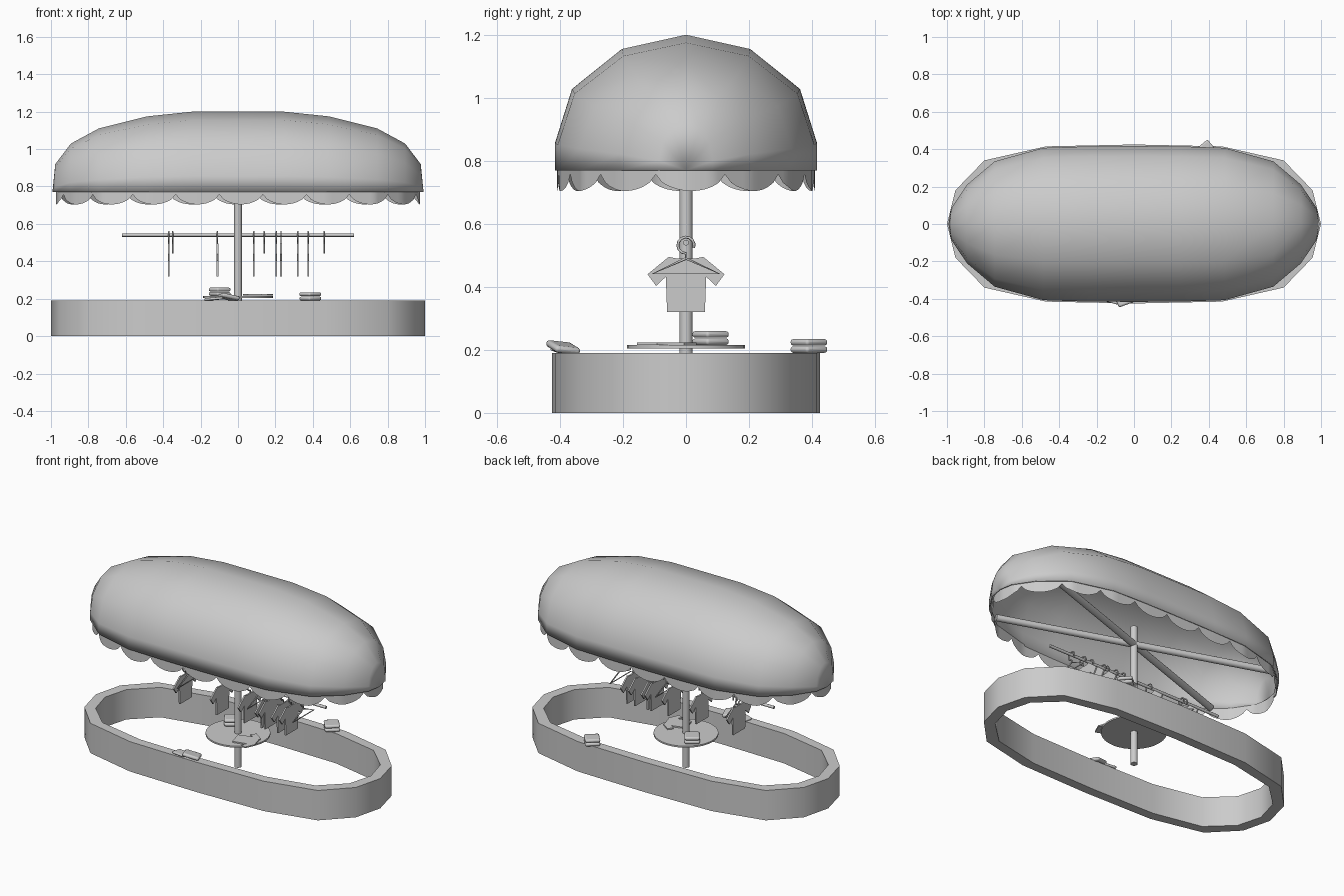
import bpy, bmesh
from math import sin, cos, pi, radians
from mathutils import Vector

if "Cube" in bpy.data.objects:
    bpy.data.objects.remove(bpy.data.objects["Cube"])


def mesh_obj(name, verts, faces, angle=35):
    me = bpy.data.meshes.new(name)
    me.from_pydata(verts, [], faces)
    bm = bmesh.new()
    bm.from_mesh(me)
    bmesh.ops.remove_doubles(bm, verts=bm.verts, dist=1e-5)
    bmesh.ops.recalc_face_normals(bm, faces=bm.faces)
    bm.to_mesh(me)
    bm.free()
    ob = bpy.data.objects.new(name, me)
    bpy.context.collection.objects.link(ob)
    smooth(ob, angle)
    return ob


def smooth(ob, angle=35):
    bpy.ops.object.select_all(action='DESELECT')
    ob.select_set(True)
    bpy.context.view_layer.objects.active = ob
    bpy.ops.object.shade_smooth_by_angle(angle=radians(angle))


def rod(name, a, b, r, n=16):
    a, b = Vector(a), Vector(b)
    bpy.ops.mesh.primitive_cylinder_add(vertices=n, radius=r, depth=(b - a).length, location=(a + b) / 2)
    ob = bpy.context.object
    ob.name = name
    ob.rotation_euler = (b - a).to_track_quat('Z', 'Y').to_euler()
    smooth(ob)
    return ob


def full_loop(q):
    """Mirror a quarter outline, running from +x to +y, into a closed loop."""
    left = [(-x, y) for x, y in reversed(q[:-1])]
    top = q + left
    return top + [(x, -y) for x, y in reversed(top[1:-1])]


# oval kerb with an open middle
outer = full_loop([(1, 0), (.955, .18), (.8, .34), (.47, .415), (0, .425)])
inner = [(x * .935, y * .86) for x, y in outer]
n = len(outer)
verts = [(x, y, z) for ring, z in ((outer, 0), (outer, .19), (inner, .19), (inner, 0)) for x, y in ring]
faces = [(k * n + i, k * n + (i + 1) % n, (k + 1) % 4 * n + (i + 1) % n, (k + 1) % 4 * n + i)
         for k in range(4) for i in range(n)]
mesh_obj("base_ring", verts, faces)

# canopy: arched ribs (x, half width, height) swept along x
RIM = .77
ribs = [(.992, 0, 0), (.977, .085, .15), (.893, .21, .26), (.745, .335, .34), (.485, .407, .405), (.245, .415, .43)]
ribs = ribs + [(0, .416, .43)] + [(-x, w, h) for x, w, h in reversed(ribs)]
arch = [(1, 0), (1, .2), (.87, .6), (.49, .895), (0, 1)]
arch = arch + [(-y, z) for y, z in reversed(arch[:-1])]
m = len(arch)
verts = [(x, w * y, RIM + h * z) for x, w, h in ribs for y, z in arch]
faces = [(i * m + j, i * m + j + 1, (i + 1) * m + j + 1, (i + 1) * m + j)
         for i in range(len(ribs) - 1) for j in range(m - 1)]
canopy = mesh_obj("canopy", verts, faces, 50)
sol = canopy.modifiers.new("thickness", 'SOLIDIFY')
sol.thickness = .008

# scalloped valance: walk the rim by arc length
rim = [Vector((x * .983, -w * .983)) for x, w, h in ribs[::-1]]
rim += [Vector((x * .983, w * .983)) for x, w, h in ribs[1:]]
start = 6                                  # rim point at front centre
loop = rim[start:-1] + rim[:start]
lens = [(loop[(i + 1) % len(loop)] - p).length for i, p in enumerate(loop)]
total = sum(lens)


def on_rim(d):
    d %= total
    for i, L in enumerate(lens):
        if d <= L:
            return loop[i].lerp(loop[(i + 1) % len(loop)], d / L)
        d -= L
    return loop[0]


COUNT, SEG = 20, 10
verts, faces = [], []
for k in range(COUNT * SEG + 1):
    p = on_rim(k / (COUNT * SEG) * total - .1)
    t = (k % SEG) / SEG
    verts += [(p.x, p.y, RIM + .01), (p.x, p.y, .757 - .053 * max(0, sin(pi * t)) ** .6)]
    if k:
        a = 2 * k
        faces.append((a - 2, a, a + 1, a - 1))
mesh_obj("scalloped_valance", verts, faces)

# pole, diagonal braces, rail and round table
rod("centre_pole", (0, 0, 0), (0, 0, .89), .021)
for s in (1, -1):
    rod("canopy_brace", (-.79, -.27 * s, .78), (.79, .27 * s, .78), .02)
rod("clothes_rail", (-.62, 0, .54), (.62, 0, .54), .009, 12)
rod("round_table", (0, 0, .205), (0, 0, .215), .187, 32)


# shirt: flat outline given thickness; local x is width, local y is height
def shirt(name, loc, rot, t=.009, scale=1):
    half = [(.03, -.05), (.055, -.045), (.122, -.1), (.095, -.137), (.064, -.108), (.06, -.22)]
    out = half + [(-x, y) for x, y in reversed(half)]
    n = len(out)
    v = [(x * scale, y * scale, z) for z in (-t / 2, t / 2) for x, y in out]
    f = [tuple(range(n)), tuple(range(n, 2 * n))] + [(i, (i + 1) % n, n + (i + 1) % n, n + i) for i in range(n)]
    ob = mesh_obj(name, v, f)
    ob.location, ob.rotation_euler = loc, rot
    return ob


# hanger: bent wire with a hook
def hanger(loc, rot):
    hook = [(.026 * cos(a), -.008 + .026 * sin(a)) for a in [radians(-20 + 29 * i) for i in range(11)]]
    path = hook + [(0, -.05), (.105, -.098), (-.105, -.098), (0, -.05)]
    cu = bpy.data.curves.new("hanger", 'CURVE')
    cu.dimensions = '3D'
    cu.bevel_depth, cu.bevel_resolution = .0045, 1
    sp = cu.splines.new('POLY')
    sp.points.add(len(path) - 1)
    for p, (x, y) in zip(sp.points, path):
        p.co = (x, y, 0, 1)
    ob = bpy.data.objects.new("hanger", cu)
    bpy.context.collection.objects.link(ob)
    ob.location, ob.rotation_euler = loc, rot
    bpy.ops.object.select_all(action='DESELECT')
    ob.select_set(True)
    bpy.context.view_layer.objects.active = ob
    bpy.ops.object.convert(target='MESH')


UP = (pi / 2, 0, pi / 2)
SHIRTS = [-.37, -.11, .085, .205, .23, .32, .375]
for x in SHIRTS + [-.35, .14, .46]:
    hanger((x, 0, .54), UP)
for x in SHIRTS:
    shirt("hanging_shirt", (x, 0, .54), UP)


# folded garments: soft-edged slabs
def folded(name, loc, size, rot):
    bpy.ops.mesh.primitive_cube_add(size=1, location=loc, rotation=rot)
    ob = bpy.context.object
    ob.name = name
    ob.scale = size
    bpy.ops.object.transform_apply(location=False, rotation=False, scale=True)
    bv = ob.modifiers.new("soft", 'BEVEL')
    bv.width, bv.segments = size[2] * .45, 3
    smooth(ob, 40)


for i in range(2):
    folded("table_stack", (-.098, .078, .226 + .023 * i), (.088, .088, .021), (0, 0, radians(35)))
    folded("rim_stack", (.387, .39, .201 + .023 * i), (.088, .088, .021), (0, 0, radians(40)))
shirt("table_shirt", (.21, -.04, .22), (0, 0, radians(-75)), .008, .8)
folded("rim_garment", (-.05, -.39, .208), (.1, .085, .022), (radians(-6), radians(12), radians(20)))
folded("rim_garment_sleeve", (-.125, -.39, .2), (.1, .06, .014), (0, radians(-5), radians(-15)))
